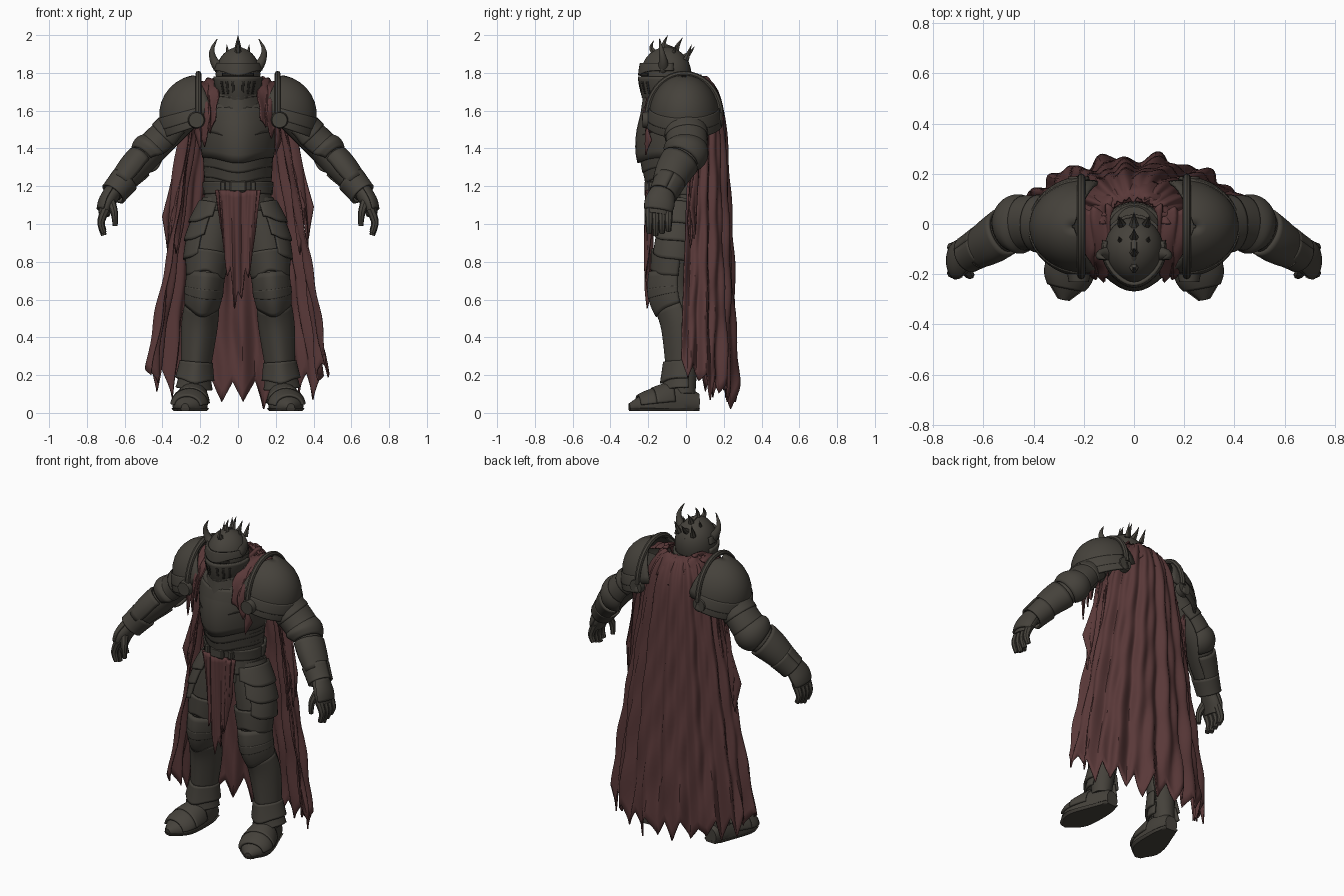
import bpy, bmesh, random
from math import sin, cos, pi, radians
from mathutils import Vector

random.seed(4)
if "Cube" in bpy.data.objects:
    bpy.data.objects.remove(bpy.data.objects["Cube"])


def material(name, *rgb):
    mat = bpy.data.materials.new(name)
    mat.use_nodes = True
    mat.diffuse_color = (*rgb, 1)
    mat.node_tree.nodes["Principled BSDF"].inputs["Base Color"].default_value = (*rgb, 1)
    return mat


STEEL = material("dark steel", .06, .054, .044)
RED = material("dark red cloth", .1, .04, .04)
BLACK = material("shadow black", .02, .018, .015)

# Plate coverage in degrees: zero points outward, ninety points forward
FRONT, OUTER, WRAP, AROUND = (-15, 195), (-105, 105), (-130, 130), (0, 360)


def finish(name, bm, mat, thick=0):
    bmesh.ops.recalc_face_normals(bm, faces=bm.faces)
    mesh = bpy.data.meshes.new(name)
    bm.to_mesh(mesh)
    bm.free()
    mesh.materials.append(mat)
    ob = bpy.data.objects.new(name, mesh)
    bpy.context.collection.objects.link(ob)
    if thick:
        shell = ob.modifiers.new("thickness", "SOLIDIFY")
        shell.thickness, shell.offset = thick, 0
    bpy.ops.object.select_all(action="DESELECT")
    ob.select_set(True)
    bpy.context.view_layer.objects.active = ob
    bpy.ops.object.shade_smooth_by_angle(angle=radians(35))


def spine(*points):
    """Smooth path through a few (x, y, z, side radius, front radius) stations."""
    keys = [Vector(p) for p in points]
    last = len(keys) - 1

    def at(t):
        i = min(int(t * last), last - 1)
        f = t * last - i
        a, b, c, d = (keys[min(max(k, 0), last)] for k in range(i - 1, i + 3))
        slope_b, slope_c = (c - a) / 2, (d - b) / 2
        ease = f * f * (3 - 2 * f)
        return b + (c - b) * ease + slope_b * f * (1 - f) ** 2 - slope_c * f * f * (1 - f)
    return at


def loft(name, path, start=0, end=1, arc=None, grow=0, flare=0, bulge=0, ridge=0, vee=0,
         mat=STEEL, side=1, floor=0, ceiling=3, thick=.014, n=24, steps=8):
    """Skin a path as a closed body, or as an open plate when an arc is given."""
    bm = bmesh.new()
    rings = [path(start + (end - start) * i / steps) for i in range(steps + 1)]
    mids = [Vector(r[:3]) for r in rings]
    first, sweep = (radians(arc[0]), radians(arc[1] - arc[0])) if arc else (0, 2 * pi)
    rows = []
    for i, ring in enumerate(rings):
        along = (mids[min(i + 1, steps)] - mids[max(i - 1, 0)]).normalized()
        out = (Vector((1, 0, 0)) - along * along.x).normalized()
        fore = along.cross(out)
        extra = grow + flare * i / steps + bulge * sin(pi * i / steps)
        row = []
        for k in range(n + 1 if arc else n):
            w = first + sweep * k / n
            centre = max(0, sin(w)) ** 6
            p = mids[i] + out * (ring[3] + extra) * cos(w)
            p += fore * ((ring[4] + extra) * sin(w) + ridge * centre) + along * vee * centre * i / steps
            row.append(bm.verts.new((p.x * side, p.y, min(max(p.z, floor), ceiling))))
        rows.append(row)
    for upper, lower in zip(rows, rows[1:]):
        for k in range(n):
            j = (k + 1) % len(upper)
            bm.faces.new((upper[k], upper[j], lower[j], lower[k]))
    if not arc:
        bm.faces.new(rows[0])
        bm.faces.new(rows[-1])
    finish(name, bm, mat, thick if arc else 0)


def tube(name, wide, narrow, *points, side=1, n=10, steps=8):
    last = len(points) - 1
    radii = [wide + (narrow - wide) * i / last for i in range(last + 1)]
    loft(name, spine(*[(*p, r, r) for p, r in zip(points, radii)]), side=side, n=n, steps=steps)


def box(name, centre, size):
    bm = bmesh.new()
    bmesh.ops.create_cube(bm, size=1)
    for v in bm.verts:
        v.co = v.co * Vector(size) + Vector(centre)
    bmesh.ops.bevel(bm, geom=bm.edges[:], offset=min(size) / 5, segments=1, affect="EDGES")
    finish(name, bm, STEEL)


def tatters(count, depth):
    """Ragged hem: alternating points and notches across the cloth."""
    cuts = [depth * (random.uniform(.5, 1) if i % 2 else random.uniform(0, .3)) for i in range(count + 1)]

    def cut(u):
        i = min(int(u * count), count - 1)
        return cuts[i] + (cuts[i + 1] - cuts[i]) * (u * count - i)
    return cut


def cloth(name, point, across, down):
    bm = bmesh.new()
    grid = [[bm.verts.new(point(i / across, j / down)) for i in range(across + 1)] for j in range(down + 1)]
    for j in range(down):
        for i in range(across):
            bm.faces.new((grid[j][i], grid[j][i + 1], grid[j + 1][i + 1], grid[j + 1][i]))
    finish(name, bm, RED, .008)


# Torso, breastplate, abdomen lames, neck guard
torso = spine((0, 0, 1.74, .07, .07), (0, -.02, 1.6, .17, .15), (0, -.03, 1.4, .17, .18),
              (0, -.03, 1.2, .16, .14), (0, -.04, 1, .15, .12))
loft("torso", torso, steps=16)
loft("breastplate", torso, .2, .56, FRONT, grow=.015, bulge=.01, ridge=.03, vee=.03)
loft("chest_upper_plate", torso, .25, .4, FRONT, grow=.025, ridge=.03, vee=.04)
for i in range(3):
    top = .52 + .07 * i
    loft("abdomen_plate", torso, top, top + .1, FRONT, grow=.01, ridge=.02, vee=.03)
neck = spine((0, -.06, 1.7, .12, .13), (0, -.05, 1.6, .15, .16))
loft("neck_guard", neck, arc=AROUND, ridge=.03, vee=.02)
loft("neck_guard_rim", neck, end=.2, arc=AROUND, grow=.006, ridge=.03)

# Belt with buckle and studs, short hip skirt
loft("belt", torso, .72, .8, AROUND, grow=.015, thick=.024)
loft("hip_skirt", torso, .78, .9, AROUND, grow=.01, flare=.015)
box("belt_buckle", (0, -.2, 1.2), (.09, .04, .06))
for x in (-.08, .08):
    box("belt_stud", (x, -.18, 1.2), (.03, .04, .05))


# Helmet with brow, face guard, slits, horns and spikes
def helm(t):
    swell = sin(2.3 * t ** .6)
    return 0, -.1, 1.94 - .28 * t, .118 * swell, .128 * swell


loft("helmet", helm, .005, 1, ridge=.01, steps=16)
loft("brow_guard", helm, .32, .46, FRONT, grow=.006, ridge=.014, vee=.025)
loft("face_guard", helm, .57, 1, FRONT, grow=.006, ridge=.014, vee=.02)
loft("helmet_back_rim", helm, .7, .95, (170, 370), grow=.008, flare=.016)
tube("helmet_crest", .012, .012, (0, -.22, 1.84), (0, -.1, 1.94), (0, .01, 1.84))
for i in range(4):
    lean = Vector((0, sin(i / 2 - .6), cos(i / 2 - .6)))
    base = Vector((0, -.1, 1.81)) + lean * .11
    tube("crest_spike", .022, .001, base, base + lean * .04, base + lean * .05 + Vector((0, .02, .03)), n=6)
for s in (1, -1):
    loft("eye_slit", helm, .5, .56, (48, 84), grow=.004, ridge=.012, mat=BLACK, side=s, thick=.006)
    for a in (75, 60, 45):
        loft("breath_slit", helm, .66, .9, (a, a + 6), grow=.013, ridge=.014, mat=BLACK, side=s, thick=.006, n=3)
    tube("horn", .034, .002, (.09, -.12, 1.82), (.125, -.12, 1.86), (.138, -.13, 1.92), (.11, -.14, 1.98), side=s, n=12)
    for y in (-.08, 0):
        tube("small_spike", .018, .001, (.05, y, 1.87), (.06, y + .03, 1.95), side=s, n=6)


def shoulder(t):
    w = t * pi / 2
    return .24 - .05 * t * t, -.01, 1.57 + .21 * cos(w), .22 * sin(w), .18 * sin(w)


def collar(t):
    w = t * pi
    return .21, -.01 - .195 * cos(w), 1.57 + .225 * sin(w), .016, .016


arm = spine((.24, 0, 1.61, .08, .09), (.35, 0, 1.5, .08, .1), (.46, 0, 1.385, .075, .09),
            (.56, -.06, 1.28, .07, .08), (.66, -.12, 1.16, .045, .05))
hand = spine((.65, -.12, 1.18, .04, .05), (.69, -.14, 1.11, .04, .07), (.71, -.15, 1.05, .03, .06))
leg = spine((.1, -.03, 1.12, .09, .11), (.15, -.05, .9, .11, .11), (.18, -.07, .65, .08, .09),
            (.205, -.02, .45, .085, .085), (.235, -.01, .1, .055, .06))
foot = spine((.22, .07, .05, .04, .05), (.23, -.04, .05, .07, .11), (.26, -.2, .04, .09, .07),
             (.28, -.3, .03, .02, .02))

for s, label in ((1, "left_"), (-1, "right_")):
    # Shoulder guard with raised collar, tilted lames and disks
    loft(label + "shoulder_guard", shoulder, .02, 1, OUTER, side=s, n=28)
    loft(label + "shoulder_collar", collar, side=s, n=8, steps=18)
    for i in range(2):
        top = .86 + .1 * i
        loft(label + "shoulder_lame", shoulder, top, top + .16, (-85, 85), grow=.004 + .006 * i, flare=.012, side=s)
    for y, rise in ((-.2, -.03), (.16, .03)):
        tube(label + "shoulder_disk", .046, .04, (.22, y, 1.55), (.22, y + rise, 1.55), side=s, n=18)

    # Arm with layered plates
    loft(label + "arm", arm, side=s, steps=16)
    for top in (.2, .32):
        loft(label + "upper_arm_plate", arm, top, top + .13, WRAP, grow=.004, flare=.006, side=s)
    loft(label + "elbow_guard", arm, .43, .6, WRAP, grow=.004, bulge=.02, side=s)
    tube(label + "elbow_disk", .04, .03, (.47, .06, 1.38), (.47, .1, 1.39), side=s, n=14)
    loft(label + "bracer", arm, .63, .88, WRAP, grow=.008, ridge=.008, side=s)
    loft(label + "wrist_cuff", arm, .84, 1, AROUND, grow=.01, flare=.01, side=s)

    # Gauntlet with curled fingers
    loft(label + "palm", hand, side=s)
    loft(label + "hand_plate", hand, .1, .8, (-80, 80), grow=.005, side=s)
    for i in range(4):
        y, tip = -.195 + .034 * i, .94 + .012 * abs(i - 1)
        tube(label + "finger", .025, .015, (.7, y, 1.08), (.725, y, 1.01), (.71, y, tip), side=s, n=8)
    tube(label + "thumb", .026, .013, (.675, -.17, 1.12), (.655, -.2, 1.06), (.65, -.2, .99), side=s, n=8)

    # Leg with layered hip plates, thigh plate, knee guard and shin plate
    loft(label + "leg", leg, side=s, steps=24)
    for i in range(3):
        top = .04 + .09 * i
        loft(label + "hip_plate", leg, top, top + .13, (-60, 85 - 10 * i), grow=.005, flare=.016, vee=-.05, side=s)
    loft(label + "thigh_plate", leg, .3, .43, FRONT, grow=.008, ridge=.01, vee=-.03, side=s)
    loft(label + "knee_guard", leg, .41, .61, FRONT, grow=.005, bulge=.01, ridge=.022, vee=.02, side=s)
    loft(label + "knee_band", leg, .49, .53, FRONT, grow=.017, ridge=.022, side=s)
    tube(label + "knee_disk", .032, .027, (.25, -.06, .62), (.28, -.06, .62), side=s, n=14)
    loft(label + "shin_plate", leg, .6, .9, FRONT, grow=.004, ridge=.015, side=s)

    # Boot with sole, ankle lames and toe plates
    loft(label + "boot", foot, side=s, floor=.02, steps=14)
    loft(label + "sole", foot, grow=.006, side=s, floor=.01, ceiling=.025, steps=14)
    for top in (.91, .95):
        loft(label + "ankle_plate", leg, top - .04, top + .02, FRONT, grow=.01, flare=.025, ridge=.02, vee=.02, side=s)
    for heel in (.4, .6):
        loft(label + "toe_plate", foot, heel, heel + .2, (5, 175), grow=.002, flare=.004, side=s)

    # Shawl hanging from the shoulder over the chest
    fray = tatters(6, .17)

    def shawl(u, v):
        fold = .014 * sin(13 * u + 6 * v) + .008 * sin(17 * v + 9 * u)
        x = .08 + .045 * v + (.12 - .02 * v) * u + fold / 2
        y = .06 - .28 * sin(v * pi / 2) + fold + .03 * u * v
        return s * x, y, 1.78 - .22 * v * v - v ** 3 * (fray(u) * (.3 + u) + .06 * u) - .03 * u * (1 - v) + fold / 2
    cloth(label + "shawl", shawl, 24, 20)

    # Loose strip at the front edge of the cape
    notch = tatters(6, .3)

    def strip(u, v):
        x = .225 + .07 * u + .1 * v + .012 * sin(9 * u + 4 * v)
        return s * x, .06 - .03 * v + .02 * sin(8 * u + 2 * v), 1.6 - v * (.5 + notch(u))
    cloth(label + "cape_edge_strip", strip, 18, 12)

# Cape: pleated half cone with a ragged hem
hem = tatters(27, .2)


def cape(u, v):
    w = pi * (u * 1.06 - .03)
    gather = .09 * (1 - v) ** 20
    fold = (.35 + .65 * v) * (.016 * sin(46 * u + 2 * sin(3 * v)) + .012 * sin(83 * u + 3 * v)
                              + .006 * sin(31 * v + 60 * u))
    z = 1.78 - 1.5 * v - v ** 4 * (hem(u) + .12 * sin(pi * u) - .04)
    return (.19 + .27 * v - gather + fold) * cos(w), .04 * (1 - v) + (.15 + .11 * v - gather + fold) * sin(w), z


cloth("cape", cape, 162, 40)


# Cowl draped behind the neck and merging into the cape
def cowl(u, v):
    z = 1.76 + .03 * sin(pi * v) - .1 * v * v + .006 * sin(31 * u + 9 * v) - .05 * v * abs(sin(8 * u))
    return (.11 + .09 * v) * cos(pi * u), (.09 + .09 * v) * sin(pi * u), z


cloth("cowl", cowl, 48, 12)

# Front waist cloth in two overlapping layers
for name, half, y, length in (("waist_cloth_back", .12, -.19, .3), ("waist_cloth_front", .1, -.205, .43)):
    cut = tatters(8, .2)

    def apron(u, v):
        c = 2 * u - 1
        fold = .009 * sin(11 * u + 2 * v) + .004 * sin(34 * u)
        return c * half * (1 - v / 4), y + fold, 1.18 - v * (length + cut(u) + .07 - .2 * abs(c))
    cloth(name, apron, 40, 14)
